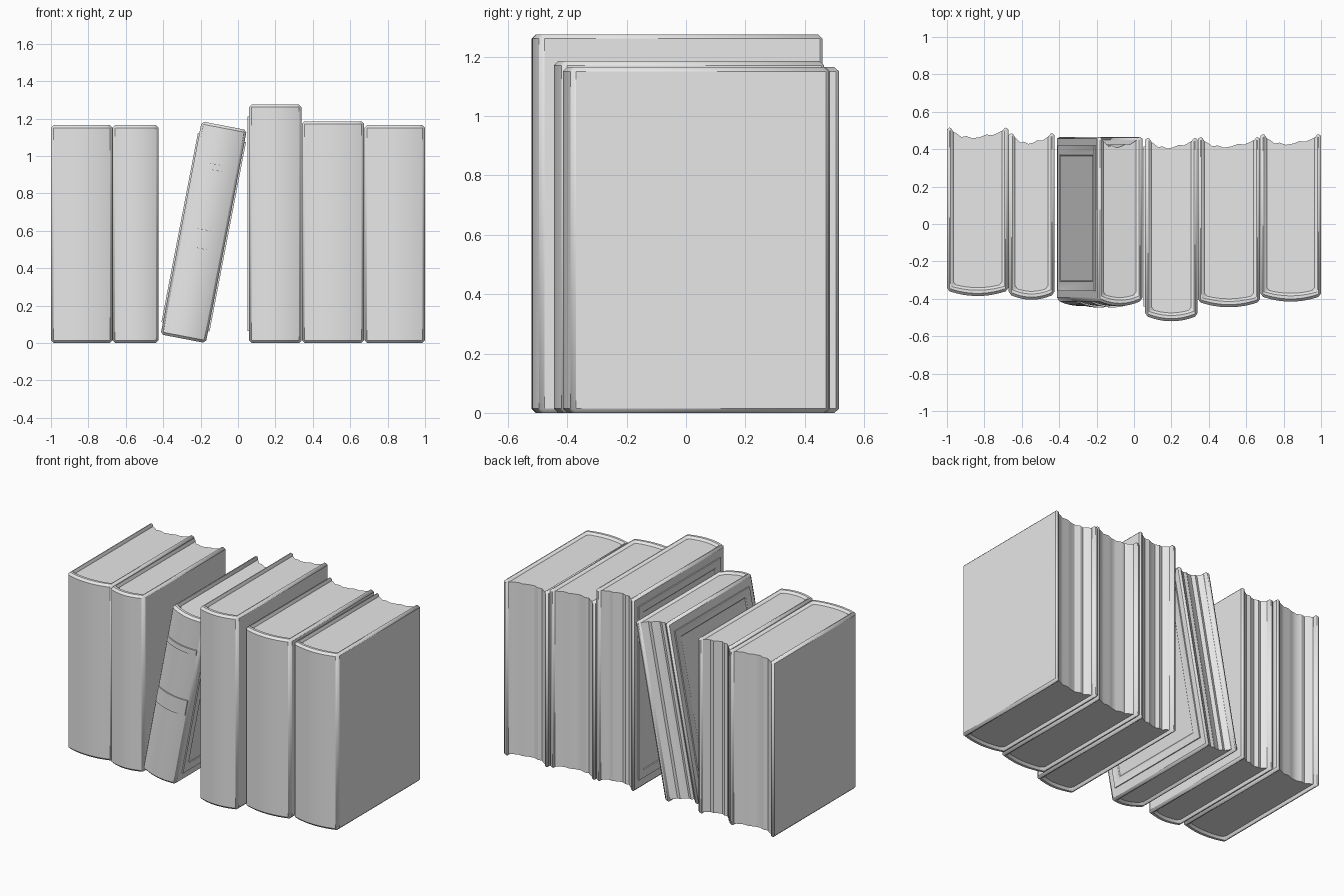
import bpy, bmesh, math
from mathutils import Matrix

if "Cube" in bpy.data.objects:
    bpy.data.objects.remove(bpy.data.objects["Cube"], do_unlink=True)

grey = bpy.data.materials.new("light_grey")
grey.use_nodes = True
colour = (0.8, 0.8, 0.8, 1)
grey.diffuse_color = colour
grey.node_tree.nodes["Principled BSDF"].inputs["Base Color"].default_value = colour


def finish(name, bm, place, bevel=0):
    bmesh.ops.recalc_face_normals(bm, faces=bm.faces)
    mesh = bpy.data.meshes.new(name)
    bm.to_mesh(mesh)
    bm.free()
    mesh.materials.append(grey)
    obj = bpy.data.objects.new(name, mesh)
    bpy.context.collection.objects.link(obj)
    obj.matrix_world = place
    if bevel:
        mod = obj.modifiers.new("edge_bevel", 'BEVEL')
        mod.width = bevel
        mod.segments = 1
        mod.limit_method = 'ANGLE'
        mod.angle_limit = math.radians(50)
    bpy.ops.object.select_all(action='DESELECT')
    obj.select_set(True)
    bpy.context.view_layer.objects.active = obj
    bpy.ops.object.shade_smooth_by_angle(angle=math.radians(30))


def prism(name, outline, z0, z1, place, bevel=0):
    bm = bmesh.new()
    base = bm.faces.new([bm.verts.new((x, y, z0)) for x, y in outline])
    up = bmesh.ops.extrude_face_region(bm, geom=[base])
    verts = [v for v in up["geom"] if isinstance(v, bmesh.types.BMVert)]
    bmesh.ops.translate(bm, verts=verts, vec=(0, 0, z1 - z0))
    finish(name, bm, place, bevel)


def arc(half, front, bulge, steps=12):
    """Rounded spine from left to right."""
    us = [-1 + 2 * i / steps for i in range(steps + 1)]
    return [(u * half, front + bulge * u * u) for u in us]


def panel(name, side, half, front, back, height, place):
    """Raised board panel with a stepped frame."""
    bm = bmesh.new()
    bmesh.ops.create_cube(bm, size=1)
    bmesh.ops.scale(bm, verts=bm.verts, vec=(0.016, back - front - 0.13, height - 0.13))
    bmesh.ops.translate(bm, verts=bm.verts,
                        vec=(side * half, (front + back) / 2 + 0.015, height / 2))
    face = max(bm.faces, key=lambda f: f.calc_center_median().x * side)
    bm.normal_update()
    for width, depth in ((0.015, -0.003), (0.055, 0), (0.008, -0.004)):
        bmesh.ops.inset_region(bm, faces=[face], thickness=width, depth=depth)
    finish(name, bm, place)


# Fore-edge wave: position across the page block, distance behind the board tips
WAVE = ((1, 0.02), (0.85, 0.03), (0.6, 0.045), (0.35, 0.042), (0.1, 0.055),
        (-0.2, 0.062), (-0.45, 0.05), (-0.65, 0.055), (-0.85, 0.035), (-1, 0.025))


def book(name, width, front, back, height, place, panels=()):
    half, board, lip = width / 2, 0.034, 0.014
    outer = [(-half, back)] + arc(half, front, 0.03) + [(half, back)]
    inner = [(half - board, back - 0.012)]
    inner += arc(half - board, front + 0.045, 0.018)[::-1] + [(-half + board, back - 0.012)]
    prism(name + "_cover", outer + inner, 0, height, place, 0.014)
    # Page block, a little lower than the cover
    ph = half - board + 0.004
    pages = arc(ph, front + 0.038, 0.018)
    pages += [(u * ph, back - d) for u, d in WAVE]
    prism(name + "_pages", pages, lip, height - lip, place)
    for side in panels:
        panel(name + ("_left_panel" if side > 0 else "_right_panel"),
              side, half, front, back, height, place)


def at(x, z=0, lean=0):
    return Matrix.Translation((x, 0, z)) @ Matrix.Rotation(math.radians(lean), 4, 'Y')


# Upright books: name, right edge, left edge, spine, fore-edge, height, panelled sides
for name, x0, x1, front, back, height, sides in (
        ("first_book", -1.0, -0.672, -0.385, 0.52, 1.165, ()),
        ("second_book", -0.67, -0.425, -0.405, 0.49, 1.165, ()),
        ("tall_book", 0.06, 0.34, -0.52, 0.465, 1.275, (-1,)),
        ("fifth_book", 0.342, 0.674, -0.445, 0.47, 1.185, ()),
        ("last_book", 0.676, 1.0, -0.415, 0.485, 1.165, ())):
    book(name, x1 - x0, front, back, height, at((x0 + x1) / 2), sides)

# Leaning book
lean = at(-0.293, 0.023, 10.9)
book("leaning_book", 0.246, -0.438, 0.47, 1.16, lean, (-1, 1))

# Raised spine labels on the leaning book
for name, z0, z1 in (("upper_spine_label", 0.915, 0.95), ("lower_spine_label", 0.49, 0.595)):
    strip = arc(0.108, -0.446, 0.024)
    prism(name, strip + [(x, y + 0.02) for x, y in reversed(strip)], z0, z1, lean)
